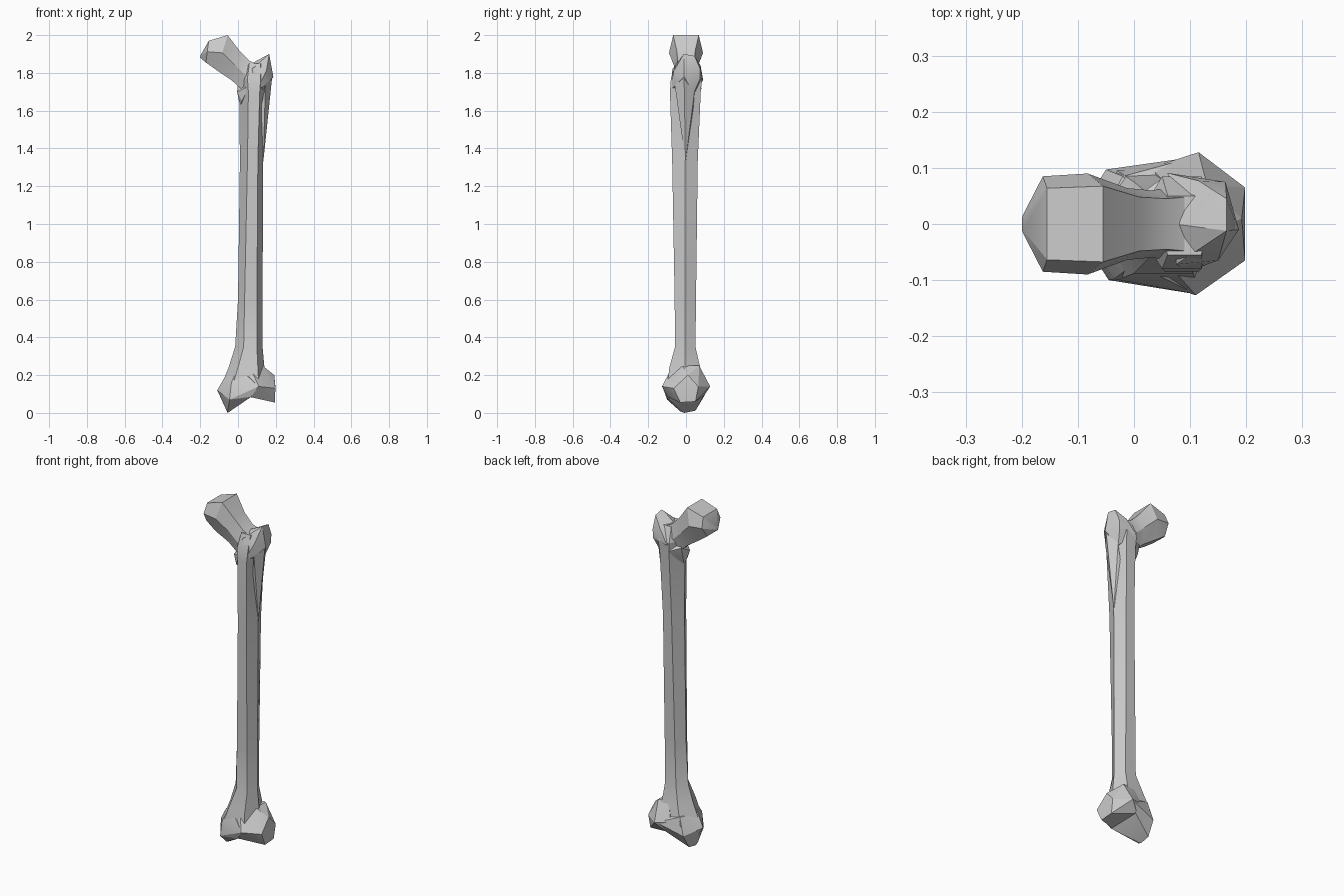
import bpy, bmesh
from mathutils import Vector


def finish(name, bm):
    bmesh.ops.recalc_face_normals(bm, faces=bm.faces)
    me = bpy.data.meshes.new(name)
    bm.to_mesh(me)
    bm.free()
    ob = bpy.data.objects.new(name, me)
    bpy.context.collection.objects.link(ob)
    bpy.ops.object.select_all(action='DESELECT')
    ob.select_set(True)
    bpy.context.view_layer.objects.active = ob
    bpy.ops.object.shade_smooth_by_angle(angle=0.4)
    return ob


def loft(name, rings):
    """Skin a stack of equal-sided rings and cap both ends."""
    bm = bmesh.new()
    rows = [[bm.verts.new(p) for p in r] for r in rings]
    n = len(rows[0])
    for a, b in zip(rows, rows[1:]):
        for i in range(n):
            j = (i + 1) % n
            bm.faces.new((a[i], a[j], b[j], b[i]))
    bm.faces.new(rows[0])
    bm.faces.new(rows[-1])
    return finish(name, bm)


def lump(name, pts):
    """Faceted convex knob through a few corner points."""
    bm = bmesh.new()
    for p in pts:
        bm.verts.new(p)
    res = bmesh.ops.convex_hull(bm, input=bm.verts)
    junk = {g for g in res['geom_interior'] + res['geom_unused']
            if isinstance(g, bmesh.types.BMVert)}
    bmesh.ops.delete(bm, geom=list(junk), context='VERTS')
    bmesh.ops.dissolve_limit(bm, angle_limit=0.1, verts=bm.verts, edges=bm.edges)
    return finish(name, bm)


# Six-sided shaft: z, left x, right x, front y, back y, front ridge xs
shaft = [
    (0.14, -0.09, 0.15, -0.100, 0.095, -0.03, 0.11),
    (0.24, -0.05, 0.14, -0.088, 0.075, 0.00, 0.105),
    (0.35, -0.015, 0.13, -0.058, 0.050, 0.03, 0.10),
    (0.60, 0.000, 0.13, -0.060, 0.053, 0.035, 0.10),
    (1.33, 0.010, 0.133, -0.073, 0.062, 0.05, 0.105),
    (1.70, 0.007, 0.138, -0.085, 0.078, 0.055, 0.115),
    (1.77, 0.000, 0.150, -0.080, 0.085, 0.05, 0.12),
    (1.85, 0.045, 0.130, -0.055, 0.050, 0.06, 0.12),
]
loft("shaft", [[(l, 0, z), (fl, f, z), (fr, f, z), (r, -0.005, z), (fr, b, z), (fl, b, z)]
               for z, l, r, f, b, fl, fr in shaft])

# Neck and ball head: top (x, z), bottom (x, z), half width
neck = [
    ((0.100, 1.845), (0.050, 1.690), 0.065),
    ((0.060, 1.865), (0.000, 1.730), 0.060),
    ((0.010, 1.915), (-0.035, 1.762), 0.064),
    ((-0.055, 2.000), (-0.110, 1.812), 0.090),
    ((-0.155, 1.970), (-0.170, 1.855), 0.085),
    ((-0.197, 1.895), (-0.200, 1.880), 0.015),
]
rings = []
for (tx, tz), (bx, bz), w in neck:
    mx, mz = (tx + bx) / 2, (tz + bz) / 2
    rings.append([(tx, -0.75 * w, tz), (mx, -w, mz), (bx, -0.55 * w, bz),
                  (bx, 0.55 * w, bz), (mx, w, mz), (tx, 0.75 * w, tz)])
loft("neck_and_head", rings)

# Large outer knob at the top, tapering into the shaft
lump("greater_trochanter", [
    (0.165, -0.012, 1.90), (0.165, 0.045, 1.89), (0.163, 0.075, 1.82),
    (0.115, 0.077, 1.84), (0.072, 0.0, 1.85), (0.15, -0.065, 1.81),
    (0.075, -0.072, 1.82), (0.06, 0.091, 1.76), (0.187, -0.01, 1.78),
    (0.16, 0.075, 1.77), (0.14, -0.06, 1.73), (0.14, 0.04, 1.69), (0.10, -0.083, 1.71)])
lump("trochanter_taper", [
    (0.145, -0.06, 1.74), (0.145, 0.045, 1.70), (0.18, -0.01, 1.77),
    (0.134, -0.003, 1.33), (0.10, -0.02, 1.5), (0.10, 0.03, 1.5)])

# Small inner knob
lump("lesser_trochanter", [
    (-0.005, -0.03, 1.70), (0.0, 0.045, 1.74), (0.0, 0.03, 1.69), (0.012, 0.0, 1.62),
    (0.055, 0.085, 1.72), (0.06, -0.08, 1.73), (0.02, -0.045, 1.65), (0.06, 0.0, 1.78)])

# Knee-end condyles
lump("inner_condyle", [
    (-0.11, 0.0, 0.12), (-0.07, -0.01, 0.19), (-0.045, -0.10, 0.07), (-0.05, 0.097, 0.09),
    (-0.055, -0.03, 0.008), (-0.055, 0.05, 0.012), (-0.035, -0.098, 0.16),
    (-0.02, 0.085, 0.19), (-0.055, -0.008, 0.0), (0.07, -0.105, 0.085), (0.07, 0.095, 0.09),
    (0.11, -0.125, 0.14), (0.11, 0.12, 0.14), (0.0, -0.07, 0.24), (0.06, 0.0, 0.25)])
lump("outer_condyle", [
    (0.11, -0.127, 0.14), (0.115, 0.128, 0.14), (0.198, -0.065, 0.13), (0.198, 0.065, 0.14),
    (0.195, -0.03, 0.055), (0.195, 0.05, 0.06), (0.192, 0.01, 0.20), (0.13, -0.02, 0.25),
    (0.13, 0.07, 0.25), (0.06, -0.10, 0.085), (0.06, 0.095, 0.09), (0.06, -0.07, 0.25),
    (0.06, 0.07, 0.25), (0.03, -0.10, 0.15), (0.03, 0.10, 0.15)])
